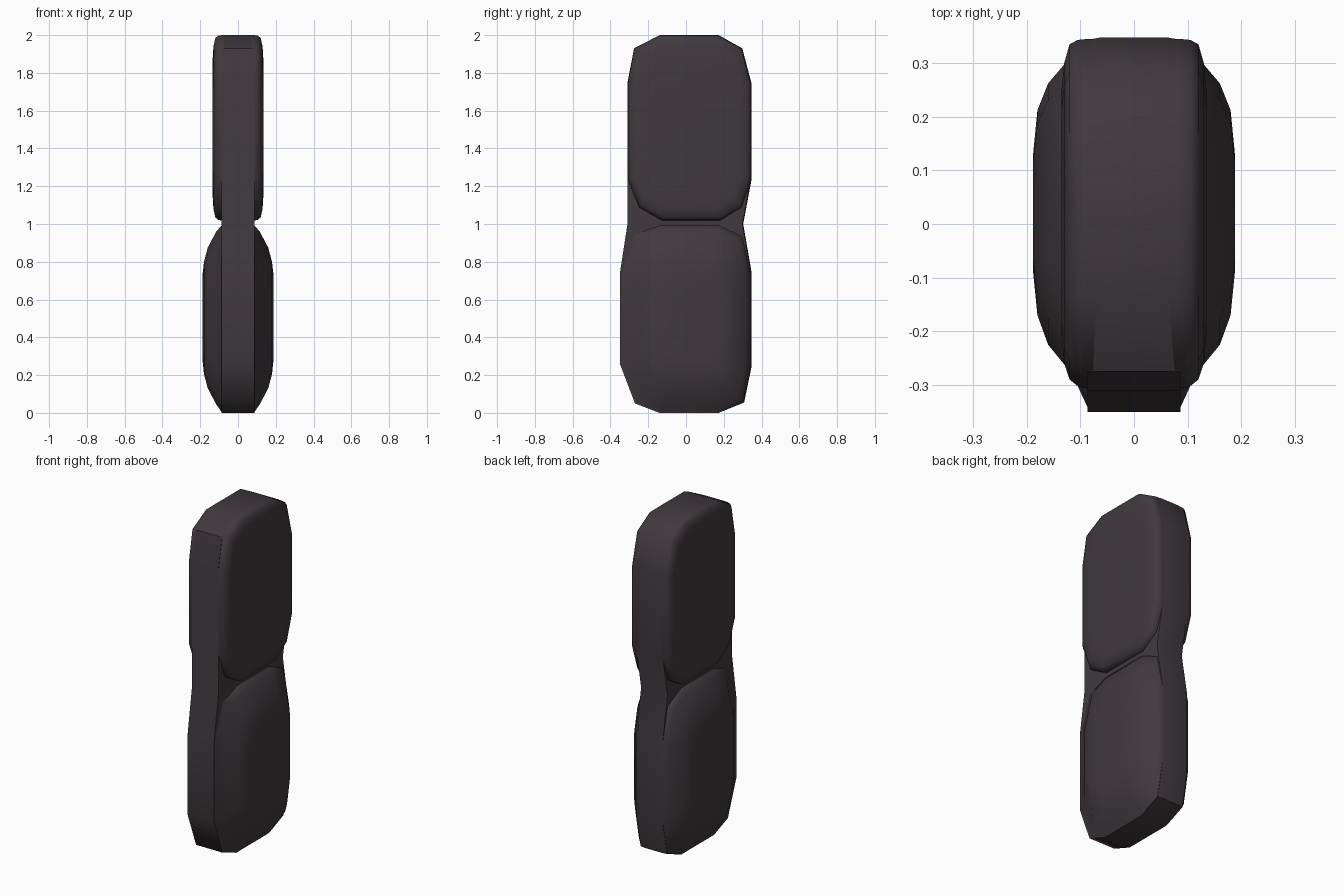
import bpy, bmesh

if "Cube" in bpy.data.objects:
    bpy.data.objects.remove(bpy.data.objects["Cube"])

mat = bpy.data.materials.new("dark plum grey")
mat.diffuse_color = (0.052, 0.042, 0.049, 1)
mat.use_nodes = True
mat.node_tree.nodes["Principled BSDF"].inputs["Base Color"].default_value = mat.diffuse_color

def bounds(outline):
    ys = [p[0] for p in outline]
    zs = [p[1] for p in outline]
    return min(ys), max(ys), min(zs), max(zs)

def loft(name, outline, rings):
    """Loft a (y, z) outline along x; rings hold (x, ymin, ymax, zmin, zmax), mirrored."""
    y0, y1, z0, z1 = bounds(outline)
    full = [(-r[0],) + r[1:] for r in reversed(rings)] + list(rings)
    bm = bmesh.new()
    loops = []
    for x, a, b, c, d in full:
        loops.append([bm.verts.new((x,
                                    a + (y - y0) / (y1 - y0) * (b - a),
                                    c + (z - z0) / (z1 - z0) * (d - c)))
                      for y, z in outline])
    n = len(outline)
    for l0, l1 in zip(loops, loops[1:]):
        for i in range(n):
            j = (i + 1) % n
            bm.faces.new((l0[i], l0[j], l1[j], l1[i]))
    bm.faces.new(loops[0])
    bm.faces.new(loops[-1])
    bmesh.ops.recalc_face_normals(bm, faces=bm.faces)
    me = bpy.data.meshes.new(name)
    bm.to_mesh(me)
    bm.free()
    me.materials.append(mat)
    ob = bpy.data.objects.new(name, me)
    bpy.context.collection.objects.link(ob)
    for p in me.polygons:
        p.use_smooth = True
    bpy.ops.object.select_all(action='DESELECT')
    ob.select_set(True)
    bpy.context.view_layer.objects.active = ob
    bpy.ops.object.shade_smooth_by_angle(angle=0.87)
    return ob

# side outlines (y, z)
lower = [(-.35, .26), (-.27, .05), (-.14, 0), (.17, 0), (.305, .055), (.345, .25),
         (.345, .74), (.30, .94), (.17, 1.0), (-.14, 1.0), (-.28, .95), (-.35, .74)]
upper = [(-.31, 1.24), (-.25, 1.09), (-.13, 1.02), (.18, 1.02), (.295, 1.09), (.345, 1.24),
         (.345, 1.74), (.295, 1.93), (.17, 2.0), (-.14, 2.0), (-.275, 1.93), (-.31, 1.75)]
core = [(-.35, .26), (-.27, .05), (-.14, 0), (.17, 0), (.305, .055), (.345, .25),
        (.345, .74), (.30, 1.0), (.345, 1.24), (.345, 1.74), (.295, 1.93), (.17, 2.0),
        (-.14, 2.0), (-.275, 1.93), (-.31, 1.75), (-.31, 1.0), (-.35, .74)]

# thin core running the full height
loft("core_slab", core, [(.06, -.35, .348, 0, 2), (.087, -.35, .343, 0, 1.998)])

# fat lower block with domed sides
loft("lower_block", lower, [
    (.085, -.345, .343, .002, .995), (.115, -.28, .315, .045, .96),
    (.16, -.225, .262, .13, .875), (.18, -.17, .212, .205, .80),
    (.188, -.09, .13, .28, .73)])

# slimmer upper block with rounded rims
loft("upper_block", upper, [
    (.085, -.308, .345, 1.018, 2), (.105, -.302, .343, 1.022, 1.997),
    (.12, -.29, .335, 1.035, 1.985), (.13, -.26, .30, 1.08, 1.94),
    (.135, -.21, .25, 1.16, 1.86)])
